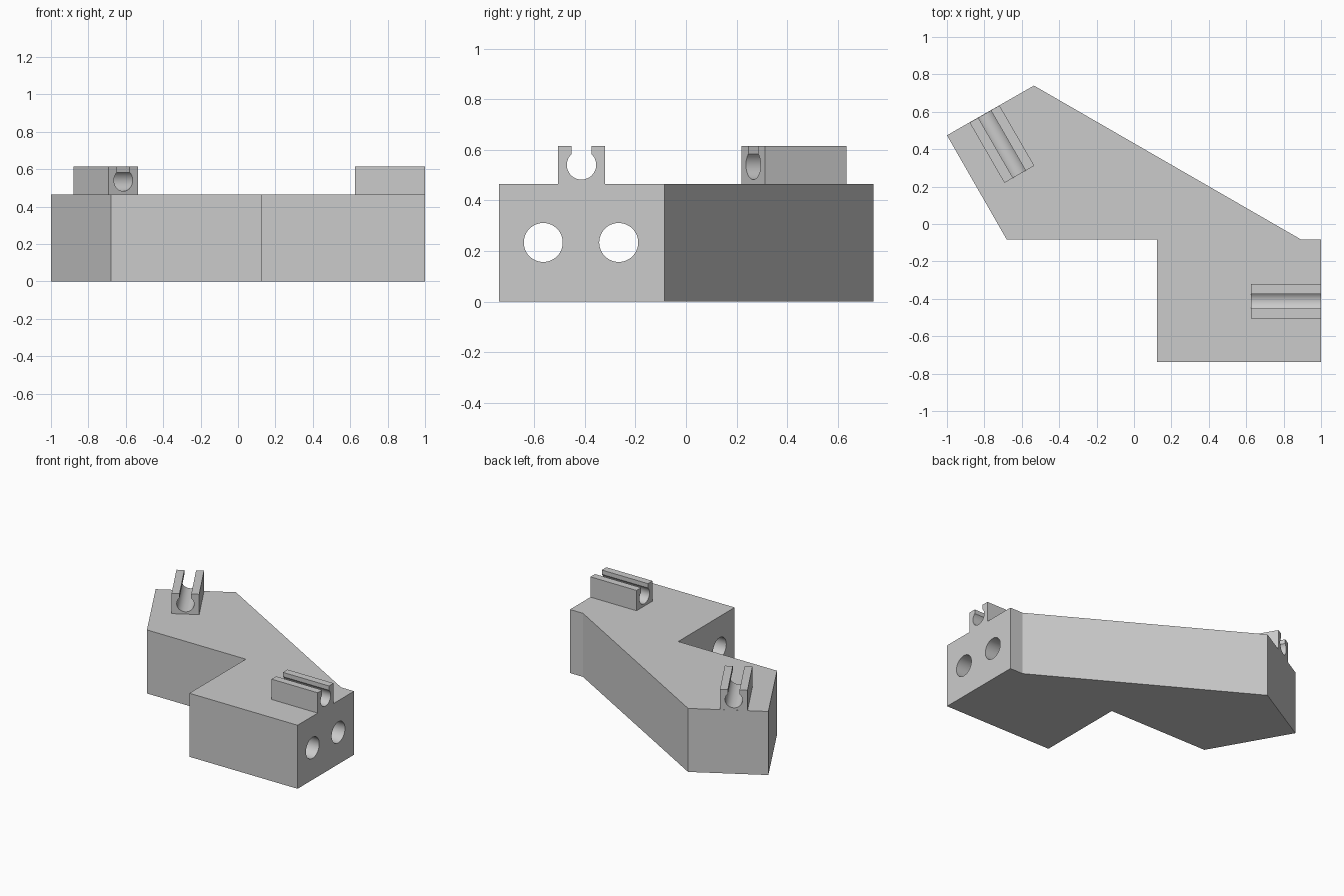
import bpy, bmesh
from math import sin, cos, radians, asin, degrees
from mathutils import Matrix, Vector

cube = bpy.data.objects.get("Cube")
if cube:
    bpy.data.objects.remove(cube, do_unlink=True)

HEIGHT = 0.466
HOLE_Z = 0.234
HOLE_R = 0.077
UP = Vector((0, 0, 1))

grey = bpy.data.materials.new("plain grey")
grey.use_nodes = True
grey.diffuse_color = (0.6, 0.6, 0.6, 1)
grey.node_tree.nodes["Principled BSDF"].inputs["Base Color"].default_value = (0.6, 0.6, 0.6, 1)


def frame(origin, direction):
    """Matrix whose local y is up and local z runs along a level direction."""
    w = Vector(direction).normalized()
    m = Matrix((UP.cross(w), UP, w)).transposed().to_4x4()
    m.translation = Vector(origin)
    return m


def prism(name, profile, depth, matrix=Matrix()):
    """Extrude a flat profile along the local z axis."""
    bm = bmesh.new()
    face = bm.faces.new([bm.verts.new((u, v, 0)) for u, v in profile])
    grown = bmesh.ops.extrude_face_region(bm, geom=[face])["geom"]
    moved = [g for g in grown if isinstance(g, bmesh.types.BMVert)]
    bmesh.ops.translate(bm, verts=moved, vec=(0, 0, depth))
    bm.transform(matrix)
    bmesh.ops.recalc_face_normals(bm, faces=bm.faces)
    mesh = bpy.data.meshes.new(name)
    bm.to_mesh(mesh)
    bm.free()
    mesh.materials.append(grey)
    obj = bpy.data.objects.new(name, mesh)
    bpy.context.collection.objects.link(obj)
    return obj


def ring(radius, sides, start=90, sweep=360, centre_v=0):
    """Points round a circle; the end point is kept for open arcs."""
    count = sides if abs(sweep) == 360 else sides + 1
    angles = [radians(start + sweep * i / sides) for i in range(count)]
    return [(radius * cos(a), centre_v + radius * sin(a)) for a in angles]


def activate(obj):
    bpy.ops.object.select_all(action="DESELECT")
    obj.select_set(True)
    bpy.context.view_layer.objects.active = obj


def cut(target, cutter):
    mod = target.modifiers.new("cut", "BOOLEAN")
    mod.operation = "DIFFERENCE"
    mod.solver = "EXACT"
    mod.object = cutter
    activate(target)
    bpy.ops.object.modifier_apply(modifier=mod.name)
    bpy.data.objects.remove(cutter, do_unlink=True)


# Angled bracket body
outline = [(-1, 0.474), (-0.68, -0.084), (0.122, -0.084), (0.122, -0.738),
           (1, -0.738), (1, -0.084), (0.895, -0.084), (-0.535, 0.74)]
body = prism("bracket_body", outline, HEIGHT)

# Two through holes in the square block
for y in (-0.564, -0.266):
    cut(body, prism("hole_cutter", ring(HOLE_R, 48), 1.0,
                    frame((1.05, y, HOLE_Z), (-1, 0, 0))))

# Angled bolt hole with a hexagonal nut pocket opening at the front
axis = Vector((sin(radians(30)), -cos(radians(30)), 0))
end = Vector((-0.799, 0.588, 0))
level = UP * HOLE_Z
cut(body, prism("hole_cutter", ring(HOLE_R, 48), 0.65,
                frame(end + level - axis * 0.06, axis)))
cut(body, prism("nut_cutter", ring(0.14, 6), 0.5,
                frame(end + level + axis * 0.516, axis)))

# Slotted clips on top of the two ends
HALF, SLOT, TOP, BORE = 0.092, 0.039, 0.149, 0.058
gap = degrees(asin(SLOT / BORE))
clip = [(-HALF, 0), (HALF, 0), (HALF, TOP), (SLOT, TOP)]
clip += ring(BORE, 36, 90 - gap, -(360 - 2 * gap), TOP / 2)
clip += [(-SLOT, TOP), (-HALF, TOP)]
base = UP * HEIGHT
parts = [
    body,
    prism("left_clip", clip, 0.374, frame(Vector((1, -0.413, 0)) + base, (-1, 0, 0))),
    prism("right_clip", clip, 0.372, frame(end + base, axis)),
]

for part in parts:
    activate(part)
    bpy.ops.object.shade_smooth_by_angle(angle=radians(28))
